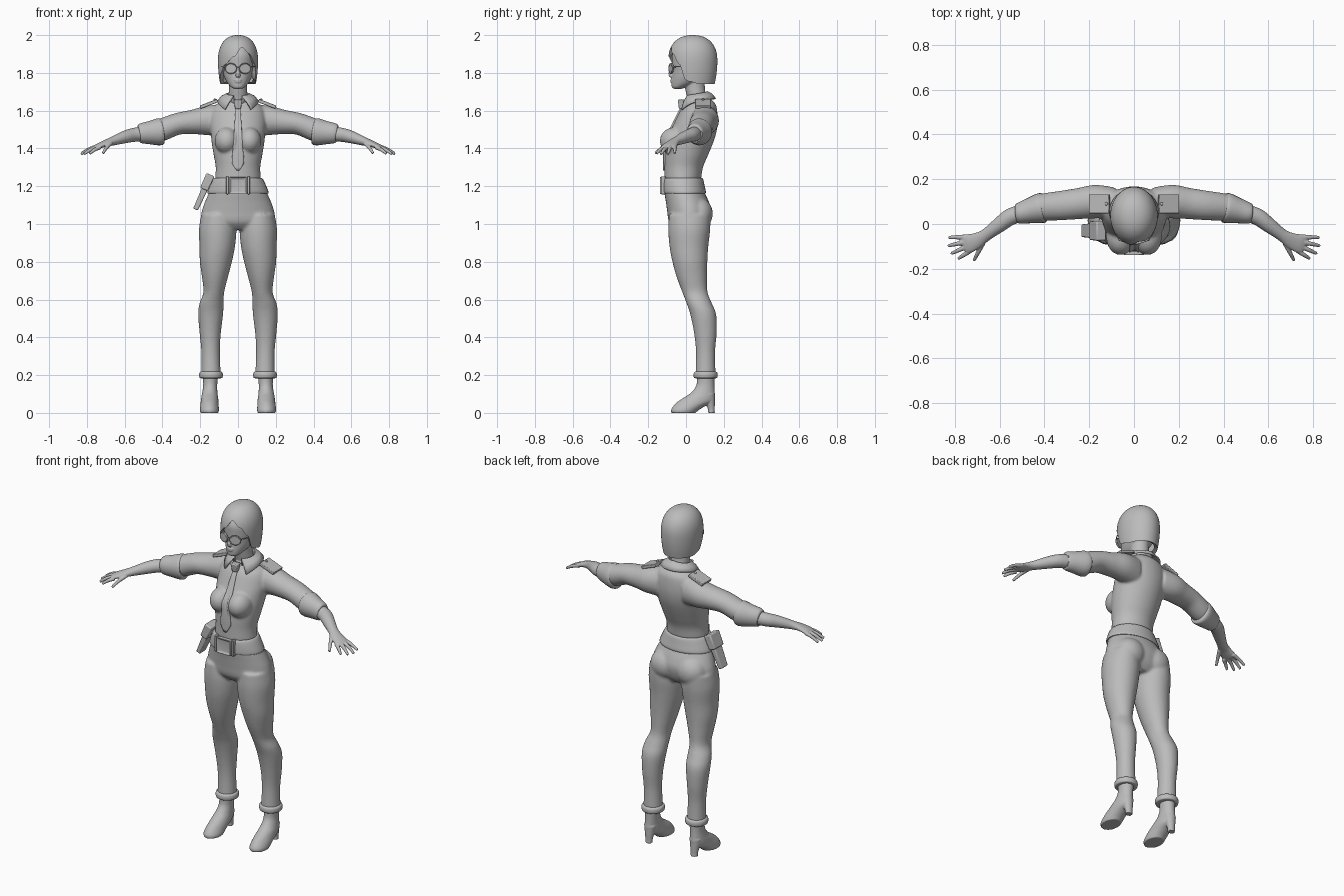
import bpy, bmesh
from math import sin, cos, pi, radians
from mathutils import Vector, Matrix

if "Cube" in bpy.data.objects:
    bpy.data.objects.remove(bpy.data.objects["Cube"], do_unlink=True)

grey = bpy.data.materials.new("plain_grey")
grey.use_nodes = True
grey.diffuse_color = (0.5, 0.5, 0.5, 1)
grey.node_tree.nodes["Principled BSDF"].inputs["Base Color"].default_value = (0.5, 0.5, 0.5, 1)


def smooth_rows(rows, k=4):
    """Run a smooth curve through rows of numbers."""
    out = []
    for i in range(len(rows) - 1):
        a, b, c, d = (rows[max(0, min(len(rows) - 1, j))] for j in range(i - 1, i + 3))
        for s in range(k):
            t = s / k
            out.append(tuple(
                0.5 * (2 * q + (r - p) * t + (2 * p - 5 * q + 4 * r - u) * t * t
                       + (3 * q - p - 3 * r + u) * t ** 3)
                for p, q, r, u in zip(a, b, c, d)))
    return out + [tuple(rows[-1])]


def skin(bm, rings, cap=True, wrap=True):
    vs = [[bm.verts.new(p) for p in ring] for ring in rings]
    n = len(vs[0])
    for lo, hi in zip(vs, vs[1:]):
        for i in range(n if wrap else n - 1):
            j = (i + 1) % n
            bm.faces.new((lo[i], lo[j], hi[j], hi[i]))
    if cap:
        bm.faces.new(vs[0][::-1])
        bm.faces.new(vs[-1])
    return vs


def stack(bm, rows, n=36, k=4):
    """Level oval rings: height, centre x, half width, front y, back y."""
    rings = []
    for z, xc, hx, yf, yb in smooth_rows(rows, k):
        rings.append([(xc + hx * cos(2 * pi * i / n),
                       (yf + yb) / 2 + (yb - yf) / 2 * sin(2 * pi * i / n), z) for i in range(n)])
    skin(bm, rings)


def tube(bm, rows, n=24, k=4):
    """Rings across a path: x, y, z, half height, half width."""
    rows = smooth_rows(rows, k)
    pts = [Vector(r[:3]) for r in rows]
    rings = []
    for i, r in enumerate(rows):
        t = (pts[min(i + 1, len(pts) - 1)] - pts[max(i - 1, 0)]).normalized()
        side = t.cross(Vector((0, 0, 1))).normalized()
        up = side.cross(t)
        rings.append([pts[i] + side * r[4] * cos(2 * pi * j / n) + up * r[3] * sin(2 * pi * j / n)
                      for j in range(n)])
    skin(bm, rings)


def ball(bm, centre, radii):
    bmesh.ops.create_uvsphere(bm, u_segments=24, v_segments=16, radius=1,
                              matrix=Matrix.Translation(centre) @ Matrix.Diagonal((*radii, 1)))


def block(bm, centre, size, tilt=0, taper=1):
    vs = bmesh.ops.create_cube(bm, size=1)["verts"]
    for v in vs:
        f = taper if v.co.z < 0 else 1
        v.co = Vector((v.co.x * size[0] * f, v.co.y * size[1] * f, v.co.z * size[2]))
        v.co = Matrix.Rotation(radians(tilt), 3, "Y") @ v.co + Vector(centre)
    return vs


def finish(name, bm, mirror=False, voxel=0, relax=0, bevel=0, solid=0, wrap=None):
    bmesh.ops.recalc_face_normals(bm, faces=bm.faces)
    me = bpy.data.meshes.new(name)
    bm.to_mesh(me)
    bm.free()
    ob = bpy.data.objects.new(name, me)
    bpy.context.collection.objects.link(ob)
    me.materials.append(grey)
    bpy.ops.object.select_all(action="DESELECT")
    ob.select_set(True)
    bpy.context.view_layer.objects.active = ob
    if voxel:
        me.polygons.foreach_set("use_smooth", [True] * len(me.polygons))
    else:
        bpy.ops.object.shade_smooth_by_angle(angle=radians(40))
    if mirror:
        ob.modifiers.new("mirror", "MIRROR").use_mirror_merge = False
    if wrap:
        m = ob.modifiers.new("wrap", "SHRINKWRAP")
        m.target, m.wrap_method = wrap, "PROJECT"
        m.use_project_y, m.use_positive_direction = True, True
    if voxel:
        m = ob.modifiers.new("fuse", "REMESH")
        m.mode, m.voxel_size, m.use_smooth_shade = "VOXEL", voxel, True
    if relax:
        m = ob.modifiers.new("relax", "SMOOTH")
        m.factor, m.iterations = 0.5, relax
    if solid:
        m = ob.modifiers.new("thickness", "SOLIDIFY")
        m.thickness, m.offset = solid, 0
    if bevel:
        m = ob.modifiers.new("bevel", "BEVEL")
        m.width, m.segments = bevel, 2
    return ob


# Shirt: trunk, bust and sleeves fused
bm = bmesh.new()
stack(bm, [(1.235, 0, .122, -.115, .08), (1.3, 0, .118, -.115, .09), (1.36, 0, .128, -.115, .115),
           (1.42, 0, .138, -.11, .14), (1.48, 0, .145, -.09, .16), (1.54, 0, .15, -.06, .168),
           (1.6, 0, .14, -.03, .165), (1.637, 0, .11, 0, .155), (1.67, 0, .065, .01, .12)])
for s in (-1, 1):
    ball(bm, (s * .06, -.06, 1.44), (.064, .079, .072))
    tube(bm, [(s * x, y, z, a, b) for x, y, z, a, b in (
        (.09, .095, 1.55, .085, .068), (.17, .1, 1.547, .077, .075), (.24, .092, 1.54, .065, .07),
        (.32, .083, 1.53, .058, .066), (.4, .075, 1.5, .06, .062), (.44, .066, 1.49, .06, .058))])
shirt = finish("shirt", bm, voxel=.007, relax=7)

# Rolled sleeve cuffs
bm = bmesh.new()
tube(bm, [(.398, .074, 1.491, .058, .058), (.405, .073, 1.49, .069, .066), (.425, .069, 1.487, .071, .066),
          (.47, .058, 1.483, .061, .056), (.515, .046, 1.48, .052, .046), (.525, .044, 1.479, .042, .038)])
finish("sleeve_cuffs", bm, mirror=True)

# Forearms, palms and fingers fused
bm = bmesh.new()
tube(bm, [(.48, .055, 1.48, .04, .038), (.55, .033, 1.472, .037, .038), (.6, -.003, 1.46, .033, .034),
          (.66, -.048, 1.44, .024, .028), (.7, -.073, 1.427, .018, .035), (.74, -.088, 1.412, .014, .042),
          (.76, -.094, 1.405, .009, .036)])
for root, tip in (((.745, -.058, 1.41), (.828, -.06, 1.375)), ((.75, -.08, 1.41), (.83, -.097, 1.37)),
                  ((.745, -.1, 1.407), (.816, -.132, 1.37)), ((.73, -.118, 1.405), (.785, -.155, 1.373)),
                  ((.675, -.085, 1.425), (.715, -.163, 1.375))):
    mid = Vector(root).lerp(tip, .5) + Vector((0, 0, .005))
    tube(bm, [(*root, .011, .012), (*mid, .01, .01), (*tip, .007, .007)], n=12)
finish("arms_and_hands", bm, mirror=True, voxel=.0035, relax=3)

# Trousers: pelvis, seat and legs fused
bm = bmesh.new()
stack(bm, [(1.215, 0, .132, -.115, .08), (1.17, 0, .152, -.115, .097), (1.12, 0, .174, -.107, .12),
           (1.07, 0, .191, -.1, .132), (1.01, 0, .195, -.09, .118), (.97, 0, .15, -.055, .09)])
for s in (-1, 1):
    ball(bm, (s * .085, .066, 1.055), (.088, .076, .085))
    stack(bm, [(z, s * x, h, f, b) for z, x, h, f, b in (
        (1.05, .11, .084, -.09, .13), (.97, .108, .099, -.094, .128), (.88, .11, .094, -.087, .118),
        (.8, .117, .085, -.072, .113), (.72, .122, .069, -.05, .111), (.64, .128, .055, -.02, .114),
        (.58, .14, .064, .003, .137), (.52, .145, .066, .023, .16), (.42, .147, .056, .043, .162),
        (.32, .145, .049, .053, .154), (.2, .143, .052, .05, .157))])
finish("trousers", bm, voxel=.008, relax=5)

# Trouser hems
bm = bmesh.new()
stack(bm, [(.183, .143, .05, .052, .155), (.186, .143, .06, .043, .165), (.2, .143, .063, .04, .168),
           (.214, .143, .06, .043, .165), (.22, .143, .05, .052, .155)])
finish("trouser_hems", bm, mirror=True)

# Heeled ankle boots
bm = bmesh.new()
stack(bm, [(.21, .145, .042, .058, .15), (.15, .147, .037, .056, .15), (.11, .149, .04, .03, .152),
           (.085, .15, .044, -.005, .154), (.06, .15, .047, -.043, .145), (.035, .151, .049, -.068, .1),
           (.015, .151, .05, -.079, .068), (0, .151, .047, -.077, .05)])
stack(bm, [(.1, .149, .036, .085, .153), (.06, .149, .028, .1, .153), (.02, .149, .021, .116, .152),
           (0, .149, .021, .116, .153)])
finish("boots", bm, mirror=True, voxel=.004, relax=2)

# Belt and buckle
bm = bmesh.new()
stack(bm, [(1.163, 0, .15, -.112, .09), (1.166, 0, .162, -.124, .105), (1.205, 0, .148, -.127, .098),
           (1.24, 0, .13, -.125, .09), (1.244, 0, .118, -.112, .08)])
finish("belt", bm)
bm = bmesh.new()
block(bm, (0, -.127, 1.203), (.09, .026, .09))
front = min(bm.faces, key=lambda f: f.calc_center_median().y)
bmesh.ops.inset_region(bm, faces=[front], thickness=.017)
bmesh.ops.translate(bm, verts=front.verts, vec=(0, .009, 0))
for s in (-1, 1):
    block(bm, (s * .056, -.121, 1.205), (.013, .024, .095))
finish("belt_buckle", bm, bevel=.003)

# Holster on the right hip
bm = bmesh.new()
block(bm, (-.184, -.03, 1.168), (.036, .075, .2), tilt=24, taper=.75)
block(bm, (-.163, -.03, 1.222), (.046, .088, .085), tilt=24, taper=.95)
finish("holster", bm, bevel=.006)

# Neck and head fused
bm = bmesh.new()
stack(bm, [(1.6, 0, .058, .015, .125), (1.66, 0, .052, .008, .11), (1.72, 0, .048, -.005, .1),
           (1.78, 0, .05, -.01, .1)])
stack(bm, [(1.716, 0, .022, -.066, -.02), (1.724, 0, .036, -.075, .0), (1.745, 0, .055, -.077, .06),
           (1.775, 0, .072, -.075, .11), (1.81, 0, .082, -.072, .135), (1.85, 0, .088, -.074, .145),
           (1.9, 0, .088, -.072, .145), (1.95, 0, .07, -.04, .115), (1.975, 0, .03, 0, .07)])
tube(bm, [(0, -.06, 1.835, .01, .008), (0, -.077, 1.805, .012, .01), (0, -.084, 1.788, .01, .013),
          (0, -.07, 1.778, .006, .012)], n=12)
for z, w in ((1.763, .021), (1.753, .018)):
    ball(bm, (0, -.073, z), (w, .01, .006))
finish("head_and_neck", bm, voxel=.004, relax=3)

# Bobbed hair with a side parting: hem height by angle from the front
hem = [(-180, 1.74), (-110, 1.74), (-78, 1.755), (-62, 1.8), (-40, 1.845), (-12, 1.885), (12, 1.935),
       (35, 1.9), (58, 1.845), (70, 1.765), (80, 1.755), (110, 1.74), (180, 1.74)]


def hem_height(a):
    for (a0, z0), (a1, z1) in zip(hem, hem[1:]):
        if a <= a1:
            t = (a - a0) / (a1 - a0)
            return z0 + (z1 - z0) * t * t * (3 - 2 * t)
    return hem[-1][1]


def hair_point(a, z, shrink=1):
    h = (z - 1.865) / .135
    r = (1 - h ** 2.3) ** (1 / 2.3) if h > 0 else 1 - .13 * h * h
    r *= shrink
    return (r * .106 * sin(a), .036 - r * .13 * cos(a), z)


bm = bmesh.new()
steps, cols = 18, 72
rings = []
for k in range(steps + 1):
    e = sin(pi / 2 * min(k / steps, .985))
    rings.append([hair_point(radians(a), hem_height(a) + (2 - hem_height(a)) * e)
                  for a in range(-180, 180, 360 // cols)])
inner = [hair_point(radians(a), hem_height(a) + .012, .8) for a in range(-180, 180, 360 // cols)]
vs = skin(bm, [inner] + rings, cap=False)
bm.faces.new(vs[-1])
finish("hair", bm)

# Sunglasses: lenses, rims, bridge and temples
bm = bmesh.new()
for s in (-1, 1):
    turn = Matrix.Translation((s * .037, -.079, 1.823)) @ Matrix.Rotation(s * radians(18), 4, "Z")
    turn = turn @ Matrix.Rotation(radians(90), 4, "X") @ Matrix.Diagonal((1, .85, 1, 1))
    bmesh.ops.create_cone(bm, cap_ends=True, segments=28, radius1=.031, radius2=.031, depth=.005, matrix=turn)
    rim = [[turn @ Vector(((.031 + .003 * cos(v)) * cos(u), (.031 + .003 * cos(v)) * sin(u), .005 * sin(v)))
            for v in (i * pi / 4 for i in range(8))] for u in (j * pi / 14 for j in range(29))]
    skin(bm, rim, cap=False)
    tube(bm, [(s * .066, -.07, 1.832, .003, .003), (s * .088, -.03, 1.834, .003, .003),
              (s * .092, .03, 1.836, .003, .003)], n=8)
tube(bm, [(-.012, -.086, 1.832, .003, .003), (.012, -.086, 1.832, .003, .003)], n=8)
finish("sunglasses", bm)

# Folded collar, open at the front
bm = bmesh.new()
rings = []
for i in range(-20, 21):
    t = abs(i) / 20
    a, b = radians(i * 8), radians(i * 7)
    top = Vector((.064 * sin(a), .056 + .058 * cos(a), 1.7 - .025 * t))
    low = Vector((.107 * sin(b), .055 + .1 * cos(b), 1.663 - .058 * t ** 3))
    foot = Vector((.058 * sin(a), .056 + .052 * cos(a), 1.65 - .03 * t))
    fold = top.lerp(low, .5) + Vector((0, 0, .006))
    rings.append([foot, top, fold, low])
skin(bm, rings, cap=False, wrap=False)
finish("collar", bm, solid=.009)

# Necktie draped on the shirt, with its knot
bm = bmesh.new()
rings = [[(w * (i / 3 - 1), -.4, z) for i in range(7)] for z, w in smooth_rows(
    [(1.615, .013), (1.58, .015), (1.5, .021), (1.4, .028), (1.325, .034)], 5) + [(1.3, .02), (1.28, .003)]]
skin(bm, rings, cap=False, wrap=False)
finish("necktie", bm, wrap=shirt, relax=2, solid=.016)
bm = bmesh.new()
block(bm, (0, -.024, 1.633), (.046, .04, .05), taper=.65)
finish("necktie_knot", bm, bevel=.006)

# Shoulder straps with a button
bm = bmesh.new()
block(bm, (.154, .09, 1.636), (.098, .085, .018), tilt=21)
bmesh.ops.create_cone(bm, cap_ends=True, segments=16, radius1=.008, radius2=.006, depth=.008,
                      matrix=Matrix.Translation((.124, .09, 1.66)) @ Matrix.Rotation(radians(21), 4, "Y"))
finish("shoulder_straps", bm, mirror=True, bevel=.003)
